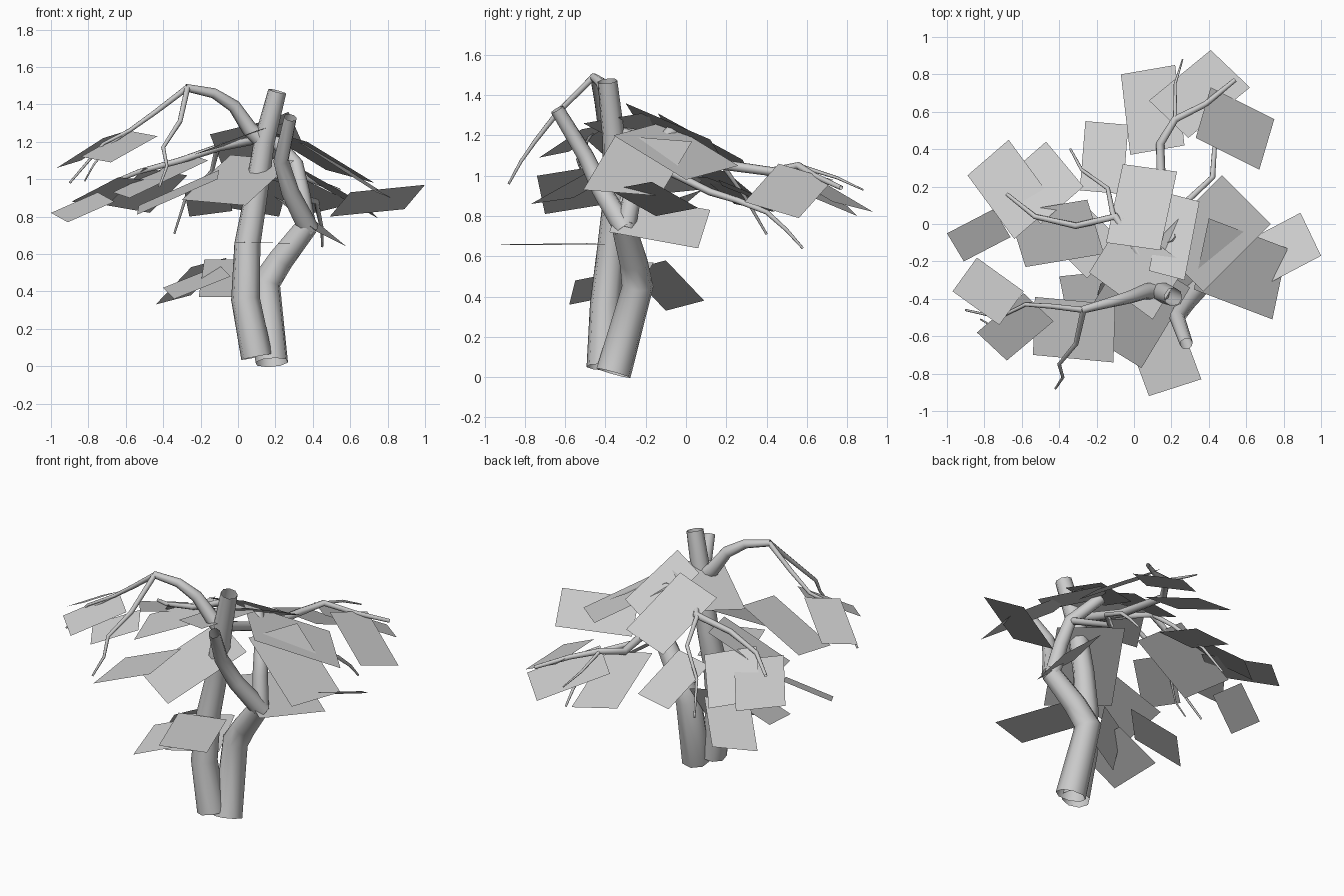
import bpy
from math import radians
from mathutils import Vector

default_cube = bpy.data.objects.get("Cube")
if default_cube:
    bpy.data.objects.remove(default_cube, do_unlink=True)


def make_material(name, colour):
    material = bpy.data.materials.new(name)
    material.use_nodes = True
    material.diffuse_color = colour
    shader = next(n for n in material.node_tree.nodes if n.type == 'BSDF_PRINCIPLED')
    shader.inputs["Base Color"].default_value = colour
    shader.inputs["Roughness"].default_value = .8
    return material


GREY = make_material("pale grey", (.6, .6, .6, 1))


def limb(name, start_radius, end_radius, *points):
    """Tapered open tube that follows a path of points."""
    curve = bpy.data.curves.new(name, 'CURVE')
    curve.dimensions = '3D'
    curve.bevel_depth = 1
    curve.bevel_resolution = 2
    curve.use_fill_caps = False
    spline = curve.splines.new('POLY')
    spline.points.add(len(points) - 1)
    for index, location in enumerate(points):
        blend = index / (len(points) - 1)
        spline.points[index].co = (*location, 1)
        spline.points[index].radius = start_radius + (end_radius - start_radius) * blend
    limb_object = bpy.data.objects.new(name, curve)
    bpy.context.collection.objects.link(limb_object)
    curve.materials.append(GREY)
    # Turn the path into a smooth mesh
    bpy.ops.object.select_all(action='DESELECT')
    limb_object.select_set(True)
    bpy.context.view_layer.objects.active = limb_object
    bpy.ops.object.convert(target='MESH')
    bpy.ops.object.shade_smooth_by_angle(angle=radians(80))


def leaf(name, before, corner, after):
    """Flat rectangular leaf card given by a corner and its two neighbours."""
    before, corner, after = Vector(before), Vector(corner), Vector(after)
    outline = [before, corner, after, before + after - corner]
    normal = (corner - before).cross(after - corner)
    if normal.z < 0:
        outline.reverse()
    mesh = bpy.data.meshes.new(name)
    mesh.from_pydata(outline, [], [tuple(range(len(outline)))])
    mesh.materials.append(GREY)
    card = bpy.data.objects.new(name, mesh)
    bpy.context.collection.objects.link(card)


# Two twisted trunks and their cut tops
limb("left_trunk", .085, .05, (.1, -.41, .05), (.04, -.4, .36), (.05, -.37, .65),
     (.09, -.35, .88), (.14, -.36, 1.2), (.21, -.39, 1.47))
limb("right_trunk", .09, .06, (.18, -.36, .02), (.15, -.24, .45), (.23, -.26, .57),
     (.37, -.31, .75))
limb("front_stub", .055, .035, (.38, -.3, .73), (.28, -.42, .93), (.23, -.5, 1.1),
     (.28, -.64, 1.33))
limb("back_stub", .05, .035, (.37, -.3, .74), (.34, -.26, .93), (.31, -.21, 1.08),
     (.19, -.07, 1.22))

# Arching branch with hanging twigs
limb("arched_branch", .05, .02, (.16, -.36, 1.18), (.06, -.36, 1.27), (-.02, -.39, 1.39),
     (-.13, -.42, 1.46), (-.28, -.46, 1.49))
limb("hanging_front_twig", .016, .006, (-.27, -.46, 1.49), (-.31, -.64, 1.31),
     (-.4, -.75, 1.17), (-.38, -.82, 1.07), (-.42, -.88, .96))
limb("hanging_side_twig", .016, .006, (-.27, -.46, 1.49), (-.44, -.44, 1.36),
     (-.58, -.43, 1.26), (-.72, -.5, 1.19), (-.9, -.46, .98))
limb("side_twig_fork", .009, .004, (-.58, -.43, 1.26), (-.68, -.48, 1.19),
     (-.77, -.54, 1.08), (-.82, -.51, .99))

# Long thin side and back branches
limb("right_side_branch", .025, .01, (.14, -.34, 1.22), (-.1, .04, 1.17),
     (-.31, -.01, 1.1), (-.53, .04, 1.04), (-.68, .16, .98))
limb("right_back_twig", .015, .006, (-.11, .04, 1.17), (-.14, .19, 1.04),
     (-.28, .29, .9), (-.34, .4, .71))
limb("back_branch", .03, .012, (.14, -.34, 1.22), (.15, .07, 1.07), (.14, .43, 1.02),
     (.22, .56, 1.05), (.38, .64, 1), (.54, .77, .94))
limb("back_branch_fork", .011, .004, (.22, .56, 1.05), (.22, .75, .99), (.26, .88, .93))
limb("left_back_branch", .022, .006, (.31, -.2, 1.08), (.28, .12, .92), (.42, .25, .88),
     (.43, .4, .82), (.45, .5, .73), (.45, .58, .64))

# Back leaves
leaf("back_middle_leaf", (-.07, .8, .85), (.22, .85, .8), (.27, .42, .98))
leaf("back_outer_leaf", (.41, .93, .82), (.62, .73, .87), (.29, .46, 1.03))
leaf("back_left_leaf", (.41, .73, .98), (.75, .56, .79), (.67, .29, .87))
leaf("back_right_leaf", (-.26, .55, .8), (-.03, .53, .83), (-.06, .16, .98))

# Leaves on the right side
leaf("right_back_upper_leaf", (-.67, .45, .86), (-.42, .11, .99), (-.64, -.08, 1.01))
leaf("right_back_lower_leaf", (-.47, .44, .82), (-.27, .2, 1.02), (-.5, 0, 1.06))
leaf("right_inner_leaf", (-.25, .13, 1.13), (-.16, -.16, 1.1), (-.58, -.23, .9))
leaf("right_outer_leaf", (-1, -.05, .82), (-.91, -.2, .77), (-.66, -.07, .88))
leaf("right_branch_tip_leaf", (-.97, -.36, 1.06), (-.84, -.18, 1.1), (-.59, -.36, 1.26))
leaf("right_branch_front_leaf", (-.84, -.58, 1.12), (-.68, -.73, 1.09), (-.43, -.52, 1.23))

# Crown leaves
leaf("crown_back_leaf", (.23, .28, 1.08), (.14, -.14, 1.31), (-.15, -.1, 1.24))
leaf("crown_top_leaf", (.08, -.25, 1.28), (.27, -.3, 1.36), (.35, .12, 1.18))
leaf("crown_front_leaf", (-.24, -.26, 1.13), (.1, -.51, 1.26), (.28, -.22, 1.31))

# Leaves on the left side
leaf("left_upper_leaf", (.47, .26, 1.05), (.73, 0, .98), (.37, -.36, 1.2))
leaf("left_front_leaf", (.82, -.13, .9), (.74, -.51, .93), (.32, -.35, 1.2))
leaf("left_outer_leaf", (1, -.17, .97), (.89, .06, .84), (.49, -.15, .8))
leaf("left_lower_leaf", (.35, .12, .83), (.58, .06, .64), (.42, -.38, .72))

# Front leaves
leaf("front_right_leaf", (-.54, -.7, .81), (-.11, -.74, 1), (-.1, -.43, 1.05))
leaf("front_middle_leaf", (-.3, -.56, .89), (.04, -.77, .86), (.3, -.34, 1.1))
leaf("front_level_leaf", (.08, -.92, .66), (.36, -.83, .655), (.2, -.4, .66))

# Low leaves around the trunks
leaf("low_back_leaf", (-.44, -.1, .33), (-.25, .09, .38), (-.06, -.1, .58))
leaf("low_right_leaf", (-.04, -.55, .48), (-.34, -.58, .36), (-.4, -.28, .42))
leaf("low_front_leaf", (-.21, -.44, .37), (.06, -.28, .37), (.09, -.16, .57))
